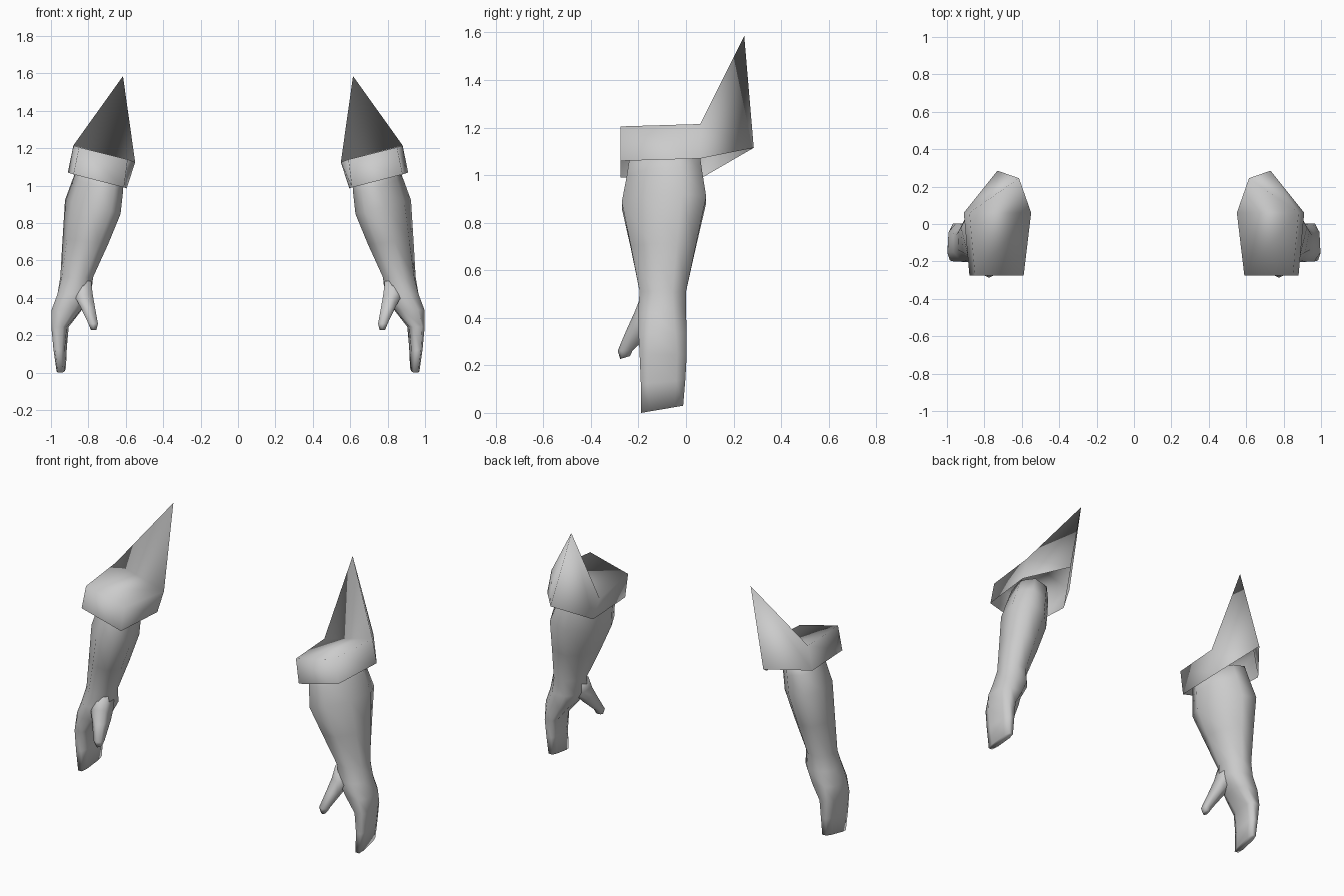
import bpy, math

grey = bpy.data.materials.new("light_grey")
grey.diffuse_color = (0.6, 0.6, 0.6, 1)


def make(name, verts, faces):
    """Build the part for one side and its mirrored twin."""
    for side, s in (("right", 1), ("left", -1)):
        me = bpy.data.meshes.new(f"{side}_{name}")
        me.from_pydata([(s * x, y, z) for x, y, z in verts], [],
                       [f if s > 0 else f[::-1] for f in faces])
        me.materials.append(grey)
        me.shade_smooth()
        ob = bpy.data.objects.new(f"{side}_{name}", me)
        bpy.context.collection.objects.link(ob)


def loft(name, rings, n=8):
    """Rings: z, x min, x max, y min, y max, z slope in x, z slope in y, x shear by y, boxiness."""
    verts, faces = [], []
    for z, x0, x1, y0, y1, tx, ty, sh, power in rings:
        pts = []
        k = math.cos(math.pi / n)
        for i in range(n):
            a = 2 * math.pi * (i + 0.5) / n
            c, s = math.cos(a), math.sin(a)
            u = math.copysign(min(1, abs(c) / k) ** power, c)
            v = math.copysign(min(1, abs(s) / k) ** power, s)
            dy = v * (y1 - y0) / 2
            pts.append((u * (x1 - x0) / 2 + sh * dy, dy))
        fit = (x1 - x0) / 2 / max(p[0] for p in pts)  # keep the width after shearing
        for dx, dy in pts:
            dx *= fit
            verts.append(((x0 + x1) / 2 + dx, (y0 + y1) / 2 + dy, z + tx * dx + ty * dy))
    for r in range(len(rings) - 1):
        for i in range(n):
            j = (i + 1) % n
            a, b = r * n, (r + 1) * n
            faces.append((a + i, b + i, b + j, a + j))
    faces.append(tuple(range(n)))
    faces.append(tuple(range(len(verts) - 1, len(verts) - n - 1, -1)))
    make(name, verts, faces)


# Forearm running down into a mitten-like hand
loft("forearm_and_hand", [
    (1.09, 0.610, 0.850, -0.235, 0.055, 0.25, 0, 0.28, 1),
    (1.00, 0.615, 0.884, -0.248, 0.067, 0.25, 0, 0.28, 1),
    (0.885, 0.628, 0.925, -0.270, 0.085, 0.25, 0, 0.28, 1),
    (0.70, 0.695, 0.938, -0.232, 0.042, 0.12, 0, 0.22, 1),
    (0.51, 0.775, 0.950, -0.195, 0.000, 0, 0, 0.1, 1),
    (0.42, 0.785, 0.965, -0.202, 0.000, 0, 0, 0, 0.8),
    (0.335, 0.835, 0.997, -0.200, 0.003, 0, 0, -0.05, 0.7),
    (0.245, 0.905, 0.998, -0.195, 0.003, 0, 0, -0.1, 0.6),
    (0.13, 0.915, 0.987, -0.190, -0.003, 0, 0.08, -0.12, 0.6),
    (0.015, 0.920, 0.970, -0.190, -0.012, 0, 0.17, -0.08, 0.6),
])

# Thumb splitting off below the wrist, broad where it joins the palm
loft("thumb", [
    (0.49, 0.785, 0.870, -0.190, -0.070, 0, 0, 0, 0.9),
    (0.42, 0.777, 0.880, -0.218, -0.075, 0, 0, 0, 0.9),
    (0.35, 0.765, 0.842, -0.250, -0.130, 0, 0, 0, 0.9),
    (0.262, 0.749, 0.800, -0.287, -0.225, 0, 0, 0, 0.9),
    (0.233, 0.757, 0.787, -0.277, -0.235, 0, 0.3, 0, 0.9),
], n=6)

# Elbow cuff: tilted band with a closed top that sweeps up to a rear spike
top = [(0.59, -0.275, 1.14), (0.85, -0.275, 1.205), (0.88, 0.06, 1.215),
       (0.615, 0.245, 1.585), (0.55, 0.06, 1.125)]
bottom = [(0.61, -0.275, 0.99), (0.88, -0.275, 1.06), (0.91, 0.06, 1.07),
          (0.73, 0.285, 1.115), (0.595, 0.06, 0.985)]
band = [(i, 5 + i, 5 + (i + 1) % 5, (i + 1) % 5) for i in range(5)]
make("elbow_cuff", top + bottom, [(0, 1, 2, 4), (4, 2, 3)] + band)
